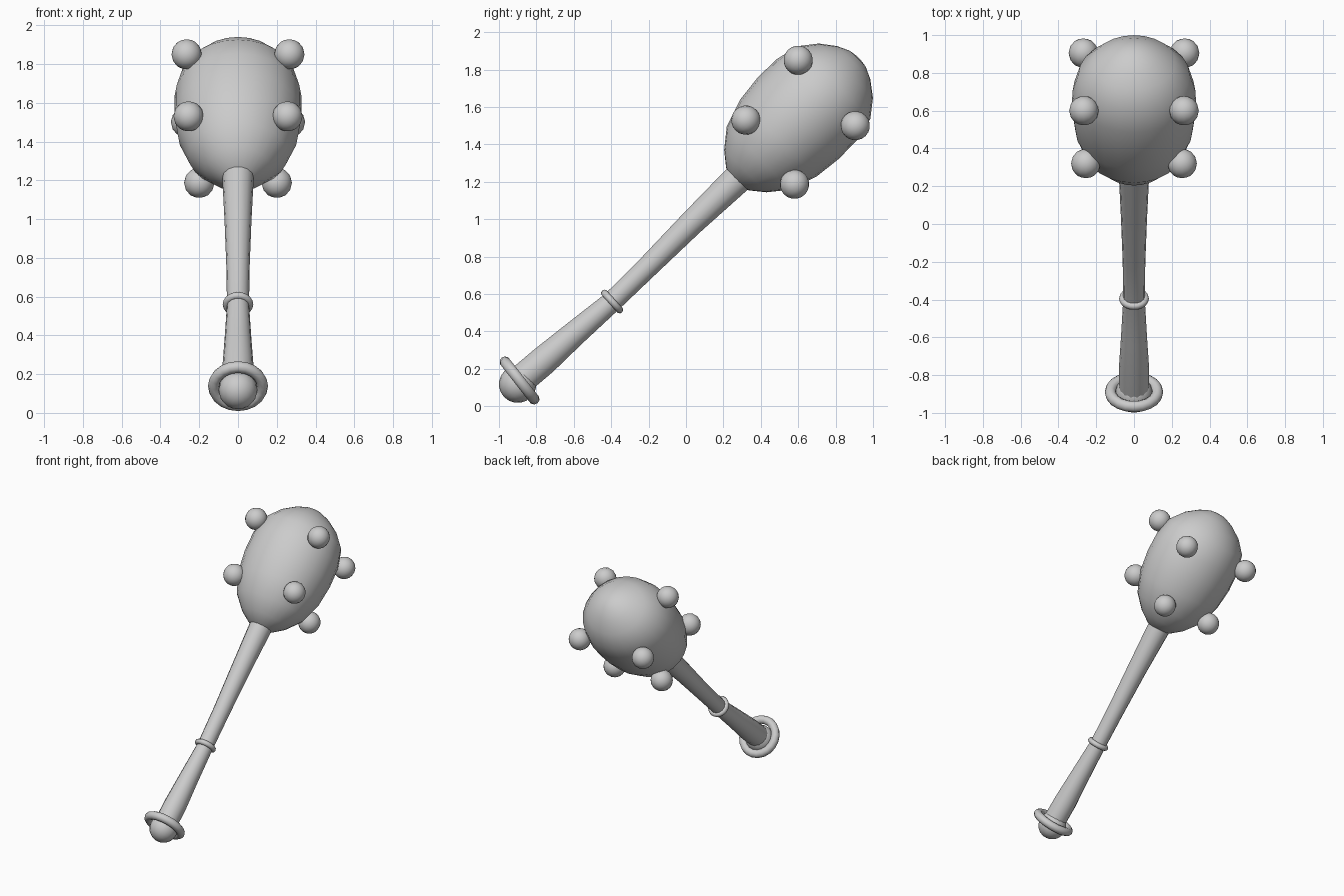
import bpy, math
from mathutils import Vector, Matrix

if "Cube" in bpy.data.objects:
    bpy.data.objects.remove(bpy.data.objects["Cube"])


def finish(ob, name, angle=50):
    ob.name = name
    bpy.ops.object.select_all(action='DESELECT')
    ob.select_set(True)
    bpy.context.view_layer.objects.active = ob
    bpy.ops.object.shade_smooth_by_angle(angle=math.radians(angle))
    return ob


def tube(name, stations, sides, xscale=1.0):
    """Skin round rings along a path in the yz plane: (y, z, radius, tilt in degrees)."""
    verts, faces = [], []
    for y, z, r, tilt in stations:
        a = math.radians(tilt)
        up = Vector((0, -math.sin(a), math.cos(a)))
        for i in range(sides):
            t = 2 * math.pi * i / sides
            verts.append(Vector((0, y, z)) + Vector((xscale * r * math.cos(t), 0, 0)) + up * r * math.sin(t))
    for k in range(len(stations) - 1):
        for i in range(sides):
            j = (i + 1) % sides
            faces.append((k * sides + i, k * sides + j, (k + 1) * sides + j, (k + 1) * sides + i))
    faces.append(tuple(reversed(range(sides))))
    last = (len(stations) - 1) * sides
    faces.append(tuple(range(last, last + sides)))
    me = bpy.data.meshes.new(name)
    me.from_pydata(verts, [], faces)
    # outward winding
    import bmesh
    bm = bmesh.new()
    bm.from_mesh(me)
    bmesh.ops.recalc_face_normals(bm, faces=bm.faces)
    bm.to_mesh(me)
    bm.free()
    ob = bpy.data.objects.new(name, me)
    bpy.context.collection.objects.link(ob)
    return finish(ob, name)


def ball(name, loc, r):
    bpy.ops.mesh.primitive_uv_sphere_add(segments=16, ring_count=10, radius=r, location=loc,
                                         rotation=(math.radians(-45), 0, 0))
    return finish(bpy.context.object, name)


def ring(name, loc, major, minor, tilt):
    bpy.ops.mesh.primitive_torus_add(major_segments=20, minor_segments=10, major_radius=major,
                                     minor_radius=minor, location=loc,
                                     rotation=(math.radians(tilt - 90), 0, 0))
    return finish(bpy.context.object, name)


# Handle: slightly bowed, waisted at the collar
tube("handle", [(-0.89, 0.135, 0.08, 40), (-0.76, 0.245, 0.08, 40), (-0.60, 0.385, 0.069, 40),
                (-0.395, 0.56, 0.057, 41), (-0.20, 0.75, 0.06, 44), (0.03, 0.98, 0.069, 45),
                (0.27, 1.21, 0.081, 45), (0.36, 1.30, 0.083, 45)], 14)

# Head: egg-shaped, fuller toward the far end
profile = [(-0.48, 0.02), (-0.46, 0.085), (-0.40, 0.16), (-0.30, 0.24), (-0.15, 0.29), (0, 0.307),
           (0.14, 0.305), (0.27, 0.275), (0.36, 0.205), (0.42, 0.125), (0.45, 0.06), (0.457, 0.015)]
c = math.sqrt(0.5)
tube("club_head", [(0.60 + s * c, 1.54 + s * c, r, 45) for s, r in profile], 24, 1.07)

# Mirrored studs
for x, y, z in [(0.265, 0.60, 1.85), (0.255, 0.32, 1.53), (0.268, 0.905, 1.50), (0.20, 0.58, 1.187)]:
    ball("stud_left", (-x, y, z), 0.078)
    ball("stud_right", (x, y, z), 0.078)

# Pommel, guard ring and collar
ball("pommel", (0, -0.90, 0.118), 0.1)
ring("pommel_ring", (0, -0.89, 0.138), 0.125, 0.03, 38)
ring("collar", (0, -0.395, 0.56), 0.06, 0.019, 42)
